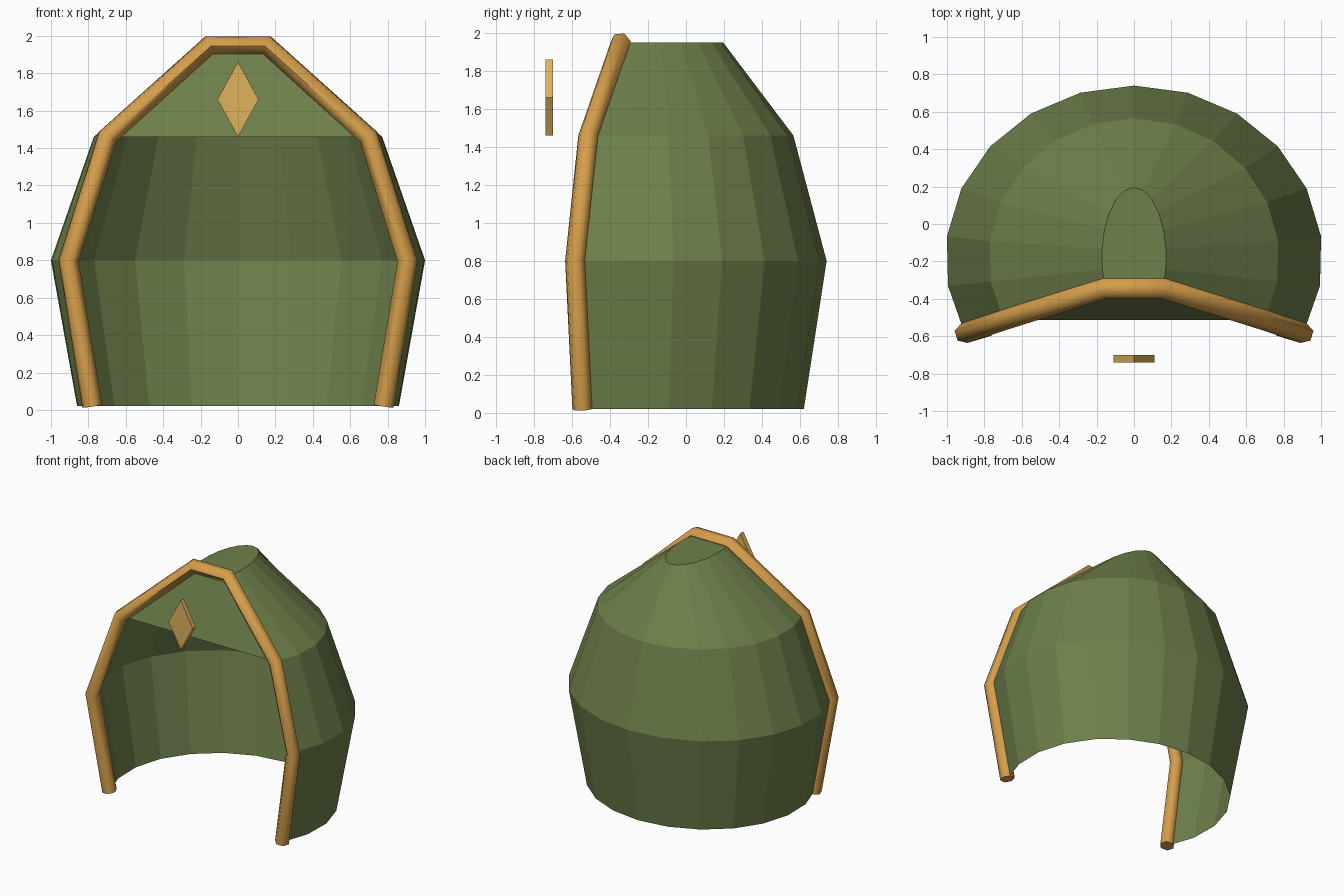
import bpy, bmesh, math

cube = bpy.data.objects.get("Cube")
if cube:
    bpy.data.objects.remove(cube, do_unlink=True)


def material(name, rgb):
    m = bpy.data.materials.new(name)
    m.use_nodes = True
    m.diffuse_color = (*rgb, 1)
    m.node_tree.nodes["Principled BSDF"].inputs["Base Color"].default_value = (*rgb, 1)
    return m


def add_object(name, data, mat):
    ob = bpy.data.objects.new(name, data)
    bpy.context.collection.objects.link(ob)
    data.materials.append(mat)
    return ob


def mesh_object(name, bm, mat):
    bmesh.ops.recalc_face_normals(bm, faces=bm.faces)
    me = bpy.data.meshes.new(name)
    bm.to_mesh(me)
    bm.free()
    return add_object(name, me, mat)


green = material("olive cloth", (0.156, 0.216, 0.07))
amber = material("amber trim", (0.66, 0.34, 0.07))
gold = material("pale gold", (0.73, 0.456, 0.107))

# Hood cross-sections: height, half width, half depth, centre y
RINGS = [(0.02, 0.867, 0.81, -0.19), (0.80, 1.008, 0.92, -0.18),
         (1.46, 0.777, 0.75, -0.185), (1.95, 0.172, 0.375, -0.18)]
STEPS = 14
HALF_ARC = math.radians(116)


def ring_point(ring, i):
    z, rx, ry, cy = ring
    a = HALF_ARC * (2 * i / STEPS - 1)
    return (rx * math.sin(a), cy + ry * math.cos(a), z)


# Hood shell, open at the front below the brow
bm = bmesh.new()
rows = [[bm.verts.new(ring_point(r, i)) for i in range(STEPS + 1)] for r in RINGS]
for low, high in zip(rows, rows[1:]):
    for i in range(STEPS):
        bm.faces.new((low[i], low[i + 1], high[i + 1], high[i]))
bm.faces.new(rows[-1])
brow, crown = rows[2], rows[3]
bm.faces.new((brow[0], brow[-1], crown[-1], crown[0]))
mesh_object("hood_shell", bm, green)

# Tubular trim along the front edge
path = [ring_point(r, STEPS) for r in RINGS] + [ring_point(r, 0) for r in reversed(RINGS)]
curve = bpy.data.curves.new("front_trim", "CURVE")
curve.dimensions = "3D"
curve.bevel_depth = 0.055
curve.bevel_resolution = 1
curve.use_fill_caps = True
spline = curve.splines.new("POLY")
spline.points.add(len(path) - 1)
for point, co in zip(spline.points, path):
    point.co = (*co, 1)
trim = add_object("front_trim", curve, amber)
bpy.ops.object.select_all(action="DESELECT")
trim.select_set(True)
bpy.context.view_layer.objects.active = trim
bpy.ops.object.convert(target="MESH")
bpy.ops.object.shade_smooth_by_angle(angle=math.radians(62))

# Diamond ornament in front of the brow
bm = bmesh.new()
outline = [(0, 1.46), (0.11, 1.66), (0, 1.86), (-0.11, 1.66)]
face = bm.faces.new([bm.verts.new((x, -0.74, z)) for x, z in outline])
extruded = bmesh.ops.extrude_face_region(bm, geom=[face])["geom"]
bmesh.ops.translate(bm, vec=(0, 0.04, 0),
                    verts=[v for v in extruded if isinstance(v, bmesh.types.BMVert)])
mesh_object("brow_diamond", bm, gold)
